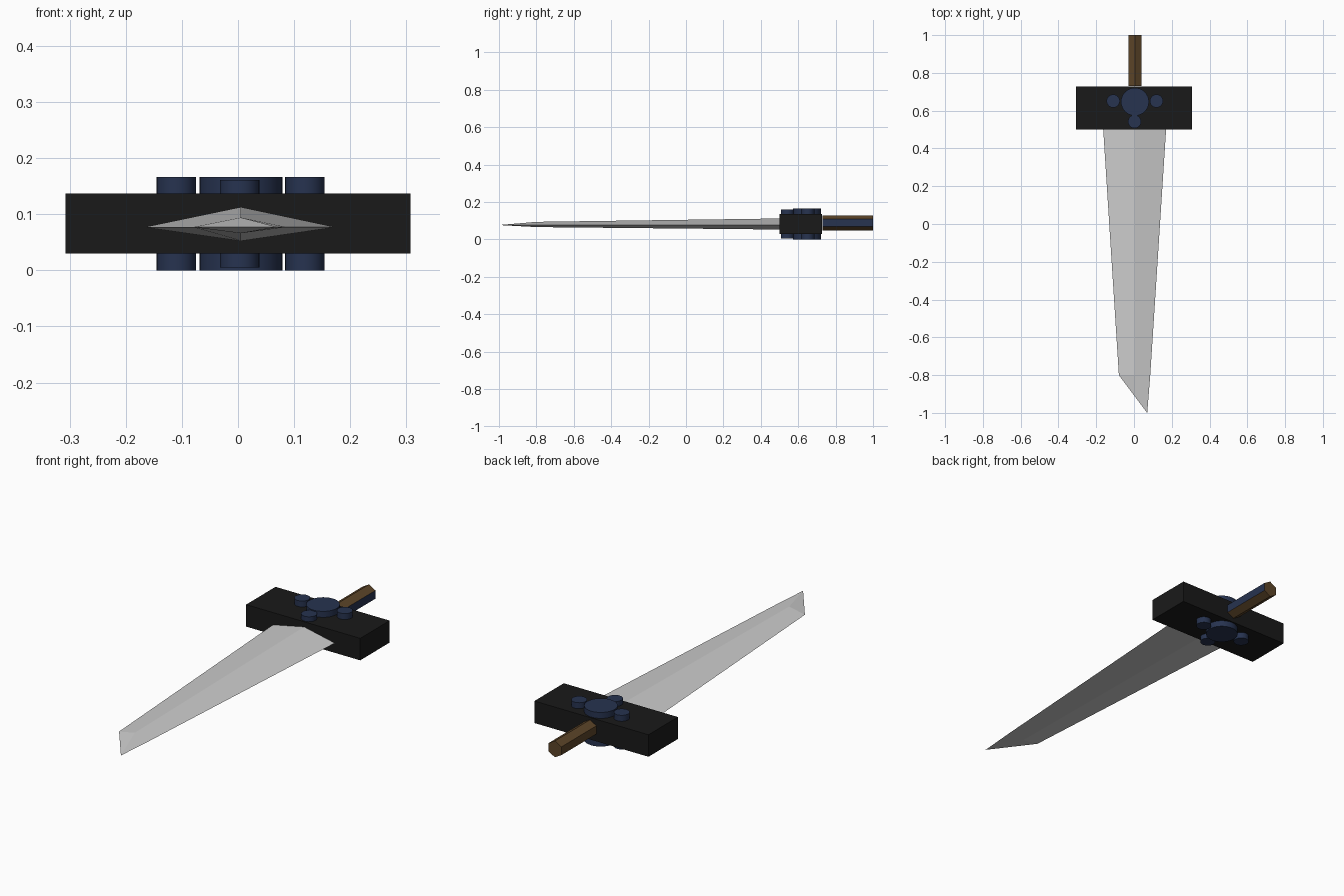
import bpy, bmesh
from math import cos, sin, pi, radians

if "Cube" in bpy.data.objects:
    bpy.data.objects.remove(bpy.data.objects["Cube"])


def material(name, rgb):
    m = bpy.data.materials.new(name)
    m.diffuse_color = (*rgb, 1)
    m.use_nodes = True
    m.node_tree.nodes["Principled BSDF"].inputs["Base Color"].default_value = m.diffuse_color
    return m


BLACK = material("black", (0.01, 0.01, 0.01))
BLUE = material("dark_blue", (0.02, 0.033, 0.08))
BROWN = material("brown", (0.11, 0.06, 0.022))


def loft(name, sections, mats=()):
    """Skin a list of equal-sized point rings, capping any end that is not a single point."""
    bm = bmesh.new()
    rings = [[bm.verts.new(p) for p in s] for s in sections]
    for a, b in zip(rings, rings[1:]):
        n = len(a)
        for i in range(n):
            j = (i + 1) % n
            if len(b) == 1:
                bm.faces.new((a[i], a[j], b[0]))
            else:
                bm.faces.new((a[i], a[j], b[j], b[i]))
    for r in (rings[0], rings[-1]):
        if len(r) > 2:
            bm.faces.new(r)
    bmesh.ops.recalc_face_normals(bm, faces=bm.faces)
    me = bpy.data.meshes.new(name)
    bm.to_mesh(me)
    bm.free()
    for m in mats:
        me.materials.append(m)
    ob = bpy.data.objects.new(name, me)
    bpy.context.collection.objects.link(ob)
    return ob


def diamond(y, left, right, low, high):
    return [(left, y, 0.077), (0.005, y, high), (right, y, 0.077), (0.005, y, low)]


# Blade: diamond section tapering to an off-centre point
loft("blade", [diamond(0.502, -0.163, 0.170, 0.053, 0.112),
               diamond(-0.80, -0.080, 0.086, 0.066, 0.094),
               [(0.070, -1.0, 0.077)]])

# Guard block
bpy.ops.mesh.primitive_cube_add(size=1, location=(0, 0.614, 0.0835))
guard = bpy.context.object
guard.name = "guard"
guard.scale = (0.614, 0.226, 0.107)
guard.data.materials.append(BLACK)

# Round studs passing through the guard
for name, x, y, r, h in (("centre_stud", 0.005, 0.647, 0.074, 0.166),
                         ("left_stud", -0.110, 0.651, 0.035, 0.166),
                         ("right_stud", 0.119, 0.651, 0.035, 0.166),
                         ("front_stud", 0.003, 0.542, 0.035, 0.156)):
    bpy.ops.mesh.primitive_cylinder_add(vertices=32, radius=r, depth=h,
                                        location=(x, y, 0.083))
    stud = bpy.context.object
    stud.name = name
    stud.data.materials.append(BLUE)
    bpy.ops.object.shade_smooth_by_angle(angle=radians(40))

# Hexagonal grip with one blue side
hexagon = [(0.005 + 0.04 * sin(i * pi / 3), 0.088 + 0.04 * cos(i * pi / 3)) for i in range(6)]
grip = loft("grip", [[(x, y, z) for x, z in hexagon] for y in (0.731, 1.0)], (BROWN, BLUE))
for f in grip.data.polygons:
    if f.normal.x > 0.9:
        f.material_index = 1
